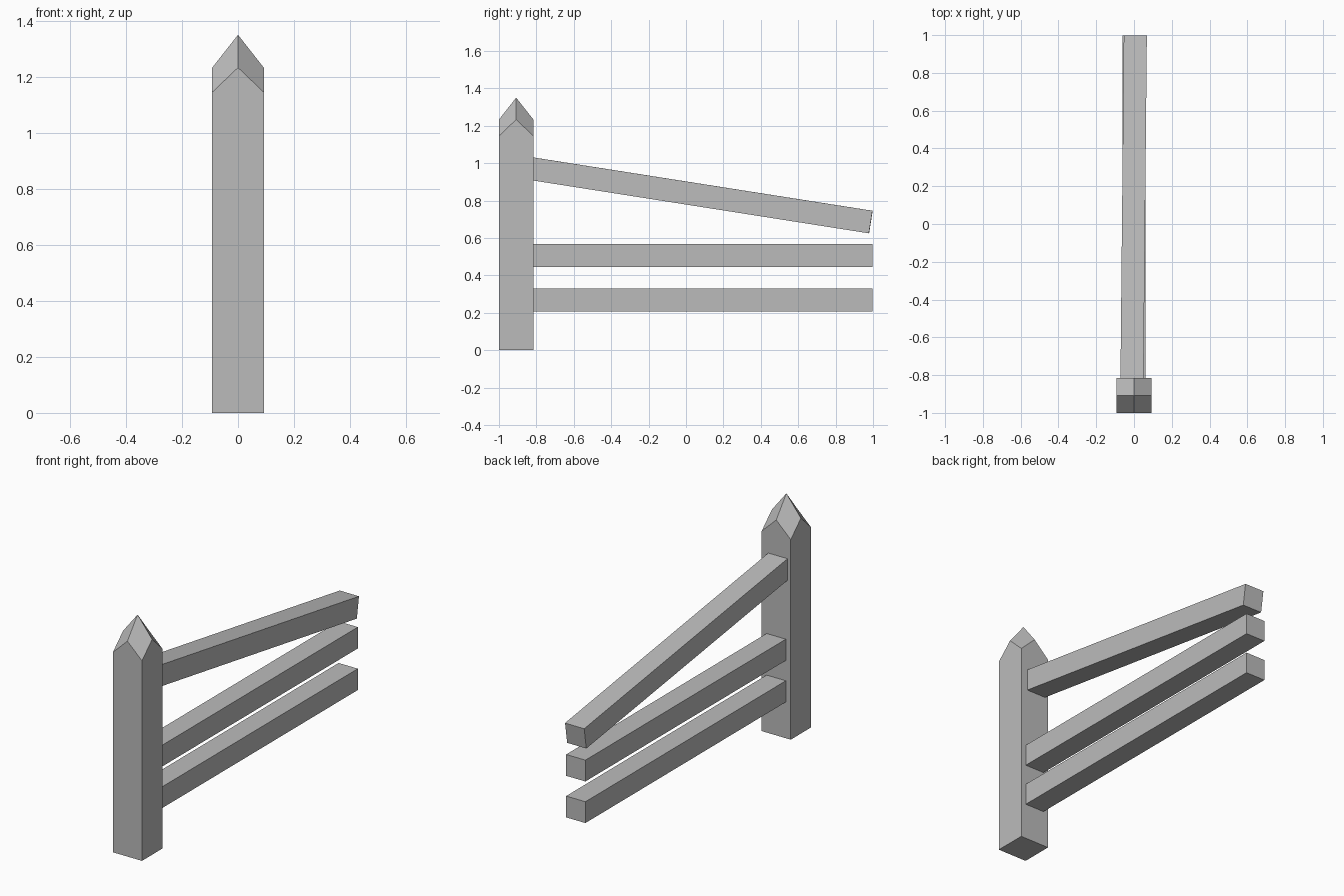
import bpy, bmesh, math
from mathutils import Vector, Matrix

default = bpy.data.objects.get("Cube")
if default:
    bpy.data.objects.remove(default, do_unlink=True)

GREY = (0.5, 0.5, 0.5, 1.0)
mat = bpy.data.materials.new("grey_wood")
mat.use_nodes = True
mat.diffuse_color = GREY
mat.node_tree.nodes["Principled BSDF"].inputs["Base Color"].default_value = GREY


def finish(bm, name):
    bmesh.ops.recalc_face_normals(bm, faces=bm.faces)
    mesh = bpy.data.meshes.new(name)
    bm.to_mesh(mesh)
    bm.free()
    mesh.materials.append(mat)
    obj = bpy.data.objects.new(name, mesh)
    bpy.context.collection.objects.link(obj)
    return obj


def post(name, y, half, shoulder, gable, tip):
    """Square post with a gable on each side and a four-faced point."""
    bm = bmesh.new()
    ring = [(-1, -1), (0, -1), (1, -1), (1, 0), (1, 1), (0, 1), (-1, 1), (-1, 0)]
    top = [bm.verts.new((a * half, y + b * half, shoulder if a and b else gable))
           for a, b in ring]
    corners = range(0, 8, 2)
    base = [bm.verts.new((top[i].co.x, top[i].co.y, 0)) for i in corners]
    apex = bm.verts.new((0, y, tip))
    bm.faces.new(base)
    for k, i in enumerate(corners):
        bm.faces.new((base[k], base[(k + 1) % 4], top[(i + 2) % 8], top[i + 1], top[i]))
        bm.faces.new((top[i - 1], top[i], top[i + 1], apex))
    return finish(bm, name)


def rail(name, start, end, size=0.122):
    """Square bar running between two end centres."""
    start, end = Vector(start), Vector(end)
    along = end - start
    yaw = math.atan2(-along.x, along.y)
    pitch = math.atan2(along.z, along.xy.length)
    bm = bmesh.new()
    bmesh.ops.create_cube(bm, size=1, matrix=(
        Matrix.Translation((start + end) / 2)
        @ Matrix.Rotation(yaw, 4, 'Z') @ Matrix.Rotation(pitch, 4, 'X')
        @ Matrix.Diagonal((size, along.length, size, 1))))
    return finish(bm, name)


post("post", -0.908, 0.092, 1.145, 1.233, 1.35)

# Rails are let slightly into the back of the post
rail("lower_rail", (0, -0.85, 0.268), (0, 0.997, 0.268))
rail("middle_rail", (0, -0.85, 0.506), (0, 0.997, 0.506))
rail("sloping_top_rail", (-0.011, -0.85, 0.974), (0.007, 0.988, 0.685))
